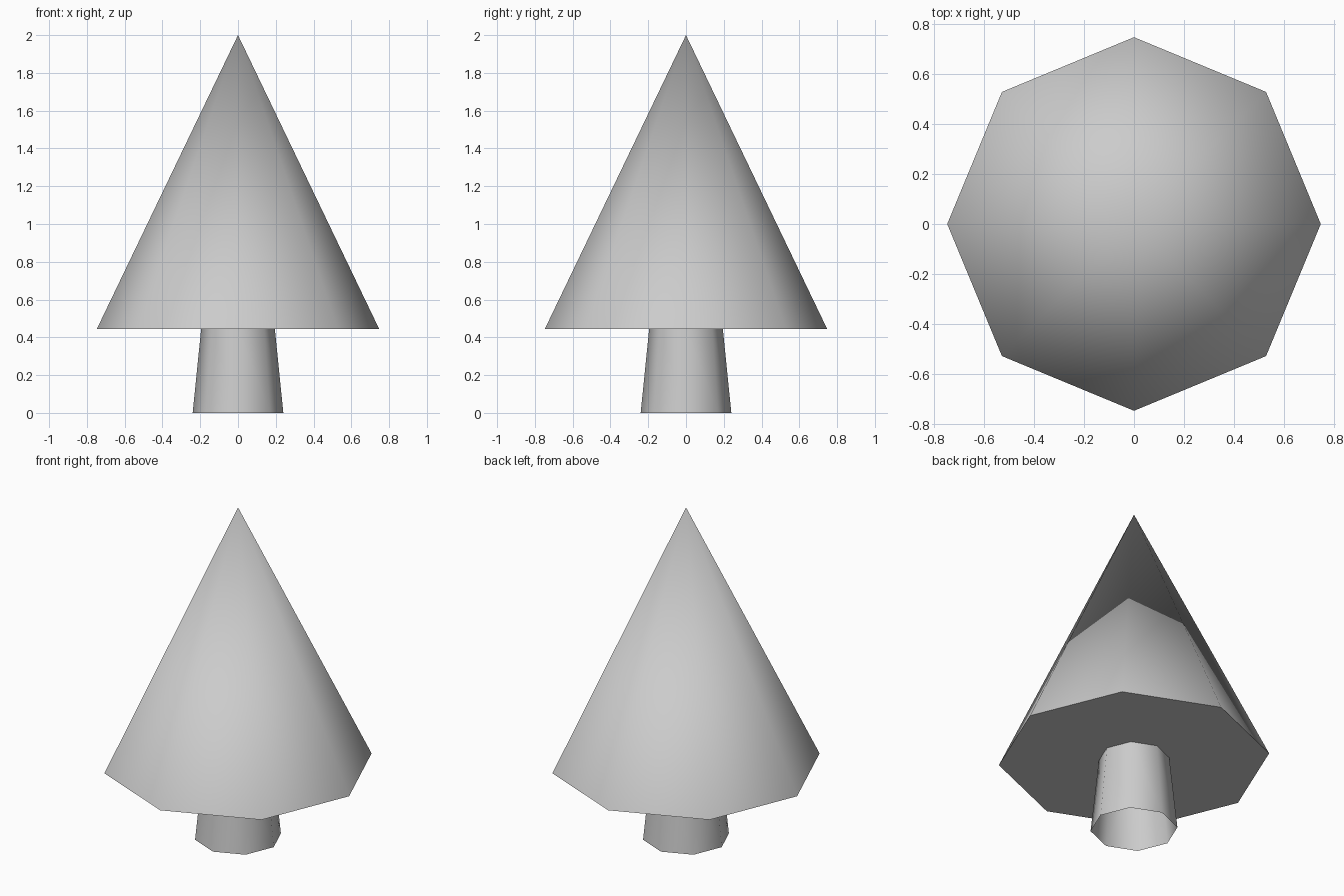
import bpy
import math

if "Cube" in bpy.data.objects:
    bpy.data.objects.remove(bpy.data.objects["Cube"], do_unlink=True)

SIDES = 8
SKIRT_Z = 0.445
TOP_Z = 2.0

# Single plain grey for the whole tree
grey = bpy.data.materials.new("plain grey")
grey.use_nodes = True
colour = (0.6, 0.6, 0.6, 1.0)
grey.diffuse_color = colour
grey.node_tree.nodes["Principled BSDF"].inputs["Base Color"].default_value = colour


def finish(obj, name):
    """Name, colour and smooth a part, keeping its rim sharp."""
    obj.name = name
    obj.data.name = name
    obj.data.materials.append(grey)
    bpy.ops.object.shade_smooth_by_angle(angle=math.radians(60))


def tapered_part(name, bottom, top, z0, z1, cap):
    """Eight-sided taper with one corner on each axis."""
    bpy.ops.mesh.primitive_cone_add(
        vertices=SIDES, radius1=bottom, radius2=top, depth=z1 - z0,
        end_fill_type=cap, location=(0, 0, (z0 + z1) / 2))
    finish(bpy.context.object, name)


# Trunk: open tube, slightly wider at the foot
tapered_part("trunk", 0.24, 0.195, 0.0, SKIRT_Z, 'NOTHING')

# Foliage: closed cone
tapered_part("foliage", 0.747, 0.0, SKIRT_Z, TOP_Z, 'NGON')
